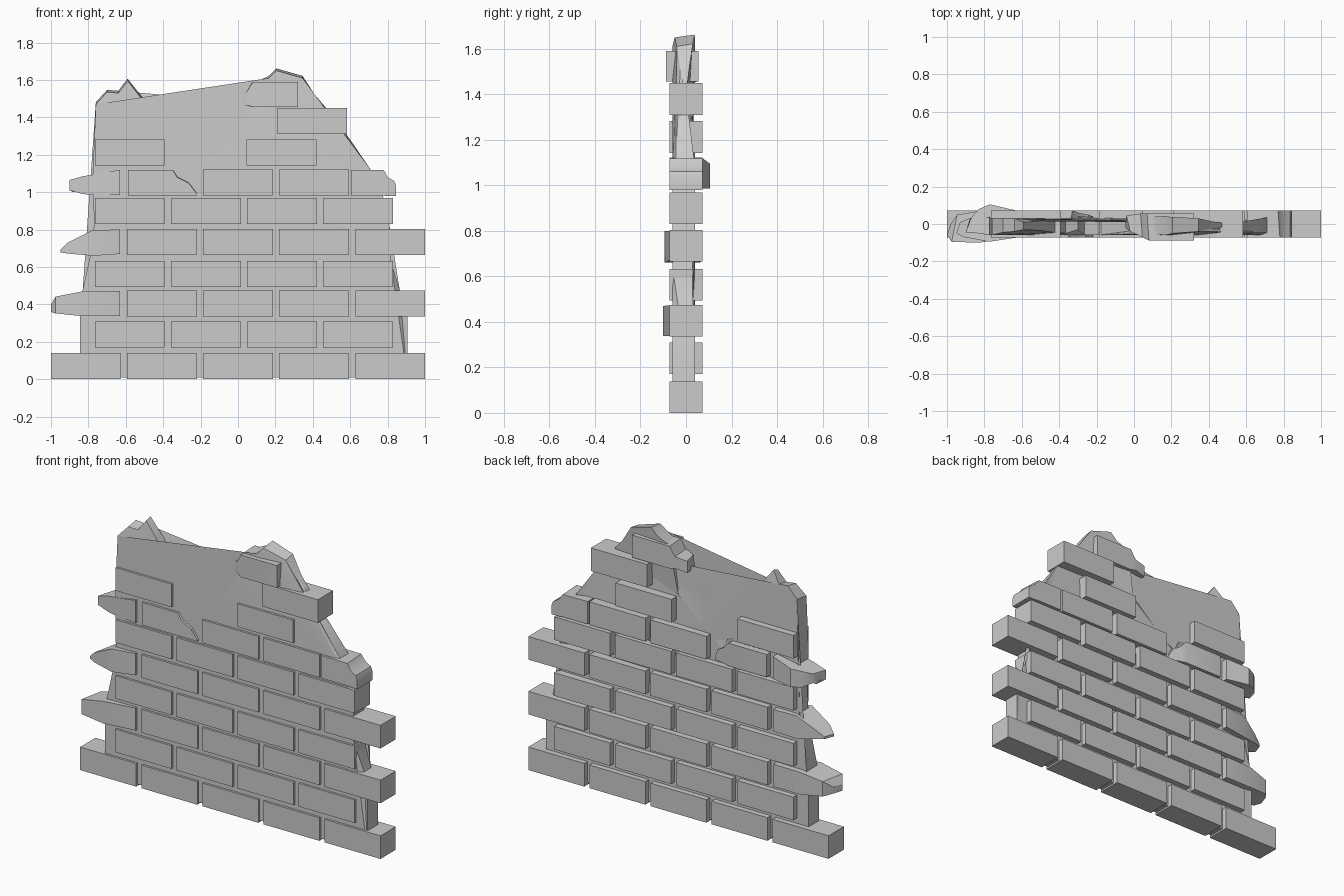
import bpy, bmesh
from math import radians

YF, YB = -0.073, 0.072      # brick faces
H, W, STEP = 0.139, 0.373, 0.4068

def finish(name, bm, smooth=False):
    bmesh.ops.recalc_face_normals(bm, faces=bm.faces[:])
    me = bpy.data.meshes.new(name)
    bm.to_mesh(me)
    bm.free()
    ob = bpy.data.objects.new(name, me)
    bpy.context.collection.objects.link(ob)
    if smooth:
        bpy.ops.object.select_all(action='DESELECT')
        ob.select_set(True)
        bpy.context.view_layer.objects.active = ob
        bpy.ops.object.shade_smooth_by_angle(angle=radians(30))
    return ob

def loft(bm, stations):
    """Four-sided sections (x, y0, y1, z0, z1, slant) joined along x; slant shifts the back corners."""
    rings = []
    for x, y0, y1, z0, z1, s in stations:
        rings.append([bm.verts.new(c) for c in
                      ((x, y0, z0), (x + s, y1, z0), (x + s, y1, z1), (x, y0, z1))])
    for a, b in zip(rings, rings[1:]):
        for i in range(4):
            j = (i + 1) % 4
            bm.faces.new((a[i], a[j], b[j], b[i]))
    bm.faces.new(rings[0])
    bm.faces.new(rings[-1])

# Whole bricks: (bottom z, first x, count)
courses = [(0.0, -1.0, 5), (0.17, -0.765, 4), (0.335, -1 + STEP, 4),
           (0.493, -0.765, 4), (0.665, -1 + STEP, 4), (0.83, -0.765, 4),
           (0.983, -1 + 2 * STEP, 2), (1.143, -0.765, 1), (1.143, 0.046, 1),
           (1.31, 0.21, 1)]
bm = bmesh.new()
for z, x0, n in courses:
    for i in range(n):
        x = x0 + i * STEP
        loft(bm, [(x, YF, YB, z, z + H, 0), (x + W, YF, YB, z, z + H, 0)])
finish("whole_bricks", bm)

# Broken bricks, each as a run of sections from the intact end to the jagged end
broken = {
    "broken_brick_low_left": [
        (-0.63, YF, YB, 0.337, 0.472, 0), (-0.83, -0.10, 0.072, 0.337, 0.47, 0.02),
        (-0.975, -0.095, 0.05, 0.352, 0.442, 0.03), (-1.0, -0.06, 0.0, 0.36, 0.40, 0.02)],
    "broken_brick_mid_left": [
        (-0.63, YF, YB, 0.67, 0.80, 0), (-0.775, -0.095, 0.06, 0.66, 0.798, 0.0),
        (-0.91, -0.07, 0.03, 0.672, 0.73, 0.03), (-0.95, -0.05, 0.01, 0.678, 0.692, 0.02)],
    "broken_brick_high_left": [
        (-0.63, YF, YB, 0.985, 1.12, 0), (-0.77, -0.06, 0.105, 0.985, 1.095, 0),
        (-0.83, -0.05, 0.08, 0.99, 1.085, 0), (-0.90, -0.045, 0.035, 1.01, 1.065, 0.03),
        (-0.88, -0.01, 0.02, 1.0, 1.03, 0)],
    "broken_brick_notch": [
        (-0.587, YF, YB, 0.983, 1.12, 0), (-0.35, YF, YB, 0.983, 1.12, 0.02),
        (-0.325, YF, 0.06, 0.983, 1.08, 0.03), (-0.265, YF, 0.05, 0.983, 1.05, 0.02),
        (-0.22, YF, 0.04, 0.983, 0.992, 0)],
    "broken_brick_high_right": [
        (0.605, YF, YB, 0.983, 1.12, 0), (0.78, YF, YB, 0.983, 1.118, -0.01),
        (0.80, YF, YB, 0.98, 1.08, 0), (0.835, YF, YB, 0.98, 1.06, 0),
        (0.845, YF, YB, 0.98, 1.035, 0)],
    "broken_brick_top": [
        (0.32, -0.088, 0.056, 1.456, 1.59, 0), (0.08, -0.088, 0.056, 1.456, 1.59, -0.01),
        (0.045, -0.07, 0.056, 1.465, 1.535, -0.01), (-0.02, -0.04, 0.045, 1.455, 1.525, -0.02),
        (-0.045, -0.02, 0.02, 1.46, 1.47, 0)],
}
for name, stations in broken.items():
    bm = bmesh.new()
    loft(bm, stations)
    finish(name, bm, True)

# Mortar core: ragged outline (x, z) with front and back depth, thin along broken edges
F, B = -0.06, 0.04
outline = [
    (-0.845, 0.01, F, B), (-0.845, 0.34, F, B), (-0.83, 0.48, F, B), (-0.79, 0.66, F, B),
    (-0.77, 0.82, F, B), (-0.765, 1.0, F, B), (-0.775, 1.14, F, B), (-0.76, 1.47, F, 0.03),
    (-0.70, 1.535, -0.045, 0.03), (-0.64, 1.53, -0.04, 0.03), (-0.59, 1.595, -0.03, 0.01),
    (-0.50, 1.48, -0.035, 0.015), (-0.43, 1.30, -0.045, 0.02), (-0.365, 1.15, -0.05, 0.03),
    (-0.30, 1.12, -0.03, B), (-0.265, 1.055, F, B), (-0.19, 1.11, F, 0.03),
    (0.03, 1.30, -0.03, 0.03), (0.06, 1.46, -0.04, B), (0.10, 1.58, -0.05, B),
    (0.165, 1.61, F, B), (0.205, 1.65, -0.05, 0.038), (0.345, 1.61, -0.04, 0.03),
    (0.41, 1.51, -0.025, 0.015), (0.48, 1.44, -0.012, 0.005), (0.58, 1.31, -0.012, 0.012),
    (0.71, 1.12, -0.045, 0.035), (0.77, 1.0, F, B), (0.81, 0.82, F, B),
    (0.815, 0.64, F, B), (0.865, 0.475, -0.035, 0.03), (0.905, 0.34, F, B),
    (0.905, 0.01, F, B)]
bm = bmesh.new()
front = [bm.verts.new((x, f, z)) for x, z, f, b in outline]
back = [bm.verts.new((x, b, z + (0.012 if 1.45 < z else 0))) for x, z, f, b in outline]
n = len(outline)
for i in range(n):
    j = (i + 1) % n
    bm.faces.new((front[i], front[j], back[j], back[i]))
caps = [bm.faces.new(front), bm.faces.new(back)]
bmesh.ops.triangulate(bm, faces=caps)
finish("mortar_core", bm, True)
